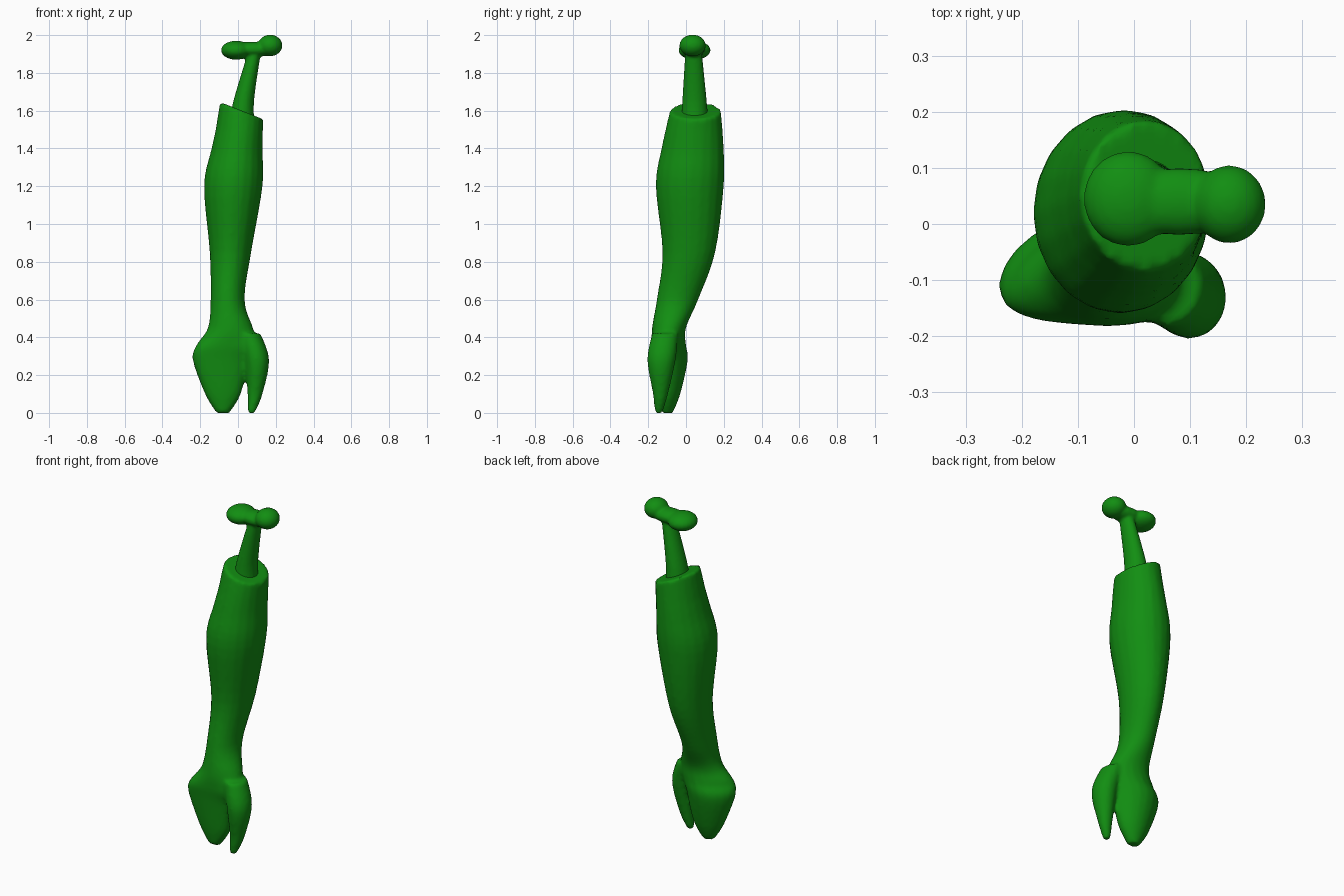
import bpy, bmesh, math
from mathutils import Matrix, Vector

default_cube = bpy.data.objects.get("Cube")
if default_cube:
    bpy.data.objects.remove(default_cube, do_unlink=True)

green = bpy.data.materials.new("rotten_green")
green.use_nodes = True
green.diffuse_color = (0.006, 0.27, 0.006, 1)
shader = green.node_tree.nodes["Principled BSDF"]
shader.inputs["Base Color"].default_value = green.diffuse_color

SIDES = 20
STEPS = 5


def section(z, x, y, wide, deep):
    """One oval cross-section: height, centre and the two half-widths."""
    return Vector((z, x, y, wide, deep))


def blend(before, start, end, after, t):
    """Smooth curve from start to end, steered by the neighbouring sections."""
    slope_in = (end - before) / 2
    slope_out = (after - start) / 2
    ease = t * t * (3 - 2 * t)
    return (start.lerp(end, ease)
            + slope_in * (t * (1 - t) ** 2)
            - slope_out * (t * t * (1 - t)))


def smooth_sections(keys):
    padded = [keys[0], *keys, keys[-1]]
    result = []
    for i in range(len(keys) - 1):
        for step in range(STEPS):
            result.append(blend(*padded[i:i + 4], step / STEPS))
    return result + [keys[-1]]


def no_bend(point, offset):
    return point


def bend_arm(point, offset):
    """Cup the hand forward at its edges and slant the torn rim."""
    hand = min(max((0.45 - point.z) * 10, 0), 1)
    rim = max(point.z - 1.5, 0) * 10
    point.y -= 1.3 * hand * offset ** 2
    point.z -= 0.4 * rim * (point.x - 0.02)
    return point


def add_limb(bm, keys, bend=no_bend):
    """Skin a closed tube over oval sections, from the bottom up."""
    rings = []
    for z, x, y, wide, deep in smooth_sections(keys):
        ring = []
        for side in range(SIDES):
            angle = math.tau * side / SIDES
            offset = wide * math.cos(angle)
            point = Vector((x + offset, y + deep * math.sin(angle), z))
            ring.append(bm.verts.new(bend(point, offset)))
        rings.append(ring)
    for low, high in zip(rings, rings[1:]):
        for side in range(SIDES):
            after = (side + 1) % SIDES
            bm.faces.new((low[side], low[after], high[after], high[side]))
    bm.faces.new(reversed(rings[0]))
    bm.faces.new(rings[-1])


def add_knob(bm, centre, radii):
    shape = Matrix.LocRotScale(Vector(centre), None, Vector(radii))
    bmesh.ops.create_uvsphere(bm, u_segments=SIDES, v_segments=SIDES,
                              radius=1, matrix=shape)


def finish(bm, name, voxel):
    """Turn the overlapping parts into one soft, smooth-shaded skin."""
    mesh = bpy.data.meshes.new(name)
    bm.to_mesh(mesh)
    bm.free()
    mesh.materials.append(green)
    part = bpy.data.objects.new(name, mesh)
    bpy.context.collection.objects.link(part)
    fuse = part.modifiers.new("fuse", 'REMESH')
    fuse.mode = 'VOXEL'
    fuse.voxel_size = voxel
    fuse.use_smooth_shade = True
    soften = part.modifiers.new("soften", 'SMOOTH')
    soften.factor = 0.5
    soften.iterations = 3


# Forearm, wrist and closed fingers in one limb
arm = bmesh.new()
add_limb(arm, [
    section(z=0, x=-0.08, y=-0.1, wide=0.035, deep=0.03),
    section(z=0.1, x=-0.08, y=-0.09, wide=0.095, deep=0.06),
    section(z=0.28, x=-0.09, y=-0.08, wide=0.15, deep=0.09),
    section(z=0.36, x=-0.06, y=-0.09, wide=0.16, deep=0.09),
    section(z=0.45, x=-0.04, y=-0.09, wide=0.12, deep=0.09),
    section(z=0.6, x=-0.055, y=-0.045, wide=0.09, deep=0.11),
    section(z=0.85, x=-0.04, y=0.015, wide=0.11, deep=0.14),
    section(z=1.2, x=-0.025, y=0.02, wide=0.155, deep=0.18),
    section(z=1.4, x=-0.005, y=0.035, wide=0.135, deep=0.165),
    section(z=1.6, x=0.02, y=0.05, wide=0.115, deep=0.135),
], bend_arm)

# Thumb, rooted inside the palm
add_limb(arm, [
    section(z=0, x=0.07, y=-0.145, wide=0.02, deep=0.02),
    section(z=0.1, x=0.09, y=-0.135, wide=0.04, deep=0.04),
    section(z=0.28, x=0.1, y=-0.13, wide=0.065, deep=0.075),
    section(z=0.42, x=0.06, y=-0.11, wide=0.06, deep=0.07),
])
finish(arm, "forearm_and_hand", 0.012)

# Bare bone: slanted shaft, two end knobs and the bridge between them
bone = bmesh.new()
add_limb(bone, [
    section(z=1.5, x=0.02, y=0.045, wide=0.07, deep=0.075),
    section(z=1.65, x=0.03, y=0.045, wide=0.055, deep=0.065),
    section(z=1.9, x=0.085, y=0.04, wide=0.035, deep=0.045),
])
add_knob(bone, centre=(-0.01, 0.045, 1.92), radii=(0.08, 0.085, 0.05))
add_knob(bone, centre=(0.17, 0.035, 1.945), radii=(0.065, 0.07, 0.057))
add_knob(bone, centre=(0.08, 0.04, 1.925), radii=(0.13, 0.06, 0.04))
finish(bone, "bone", 0.008)
